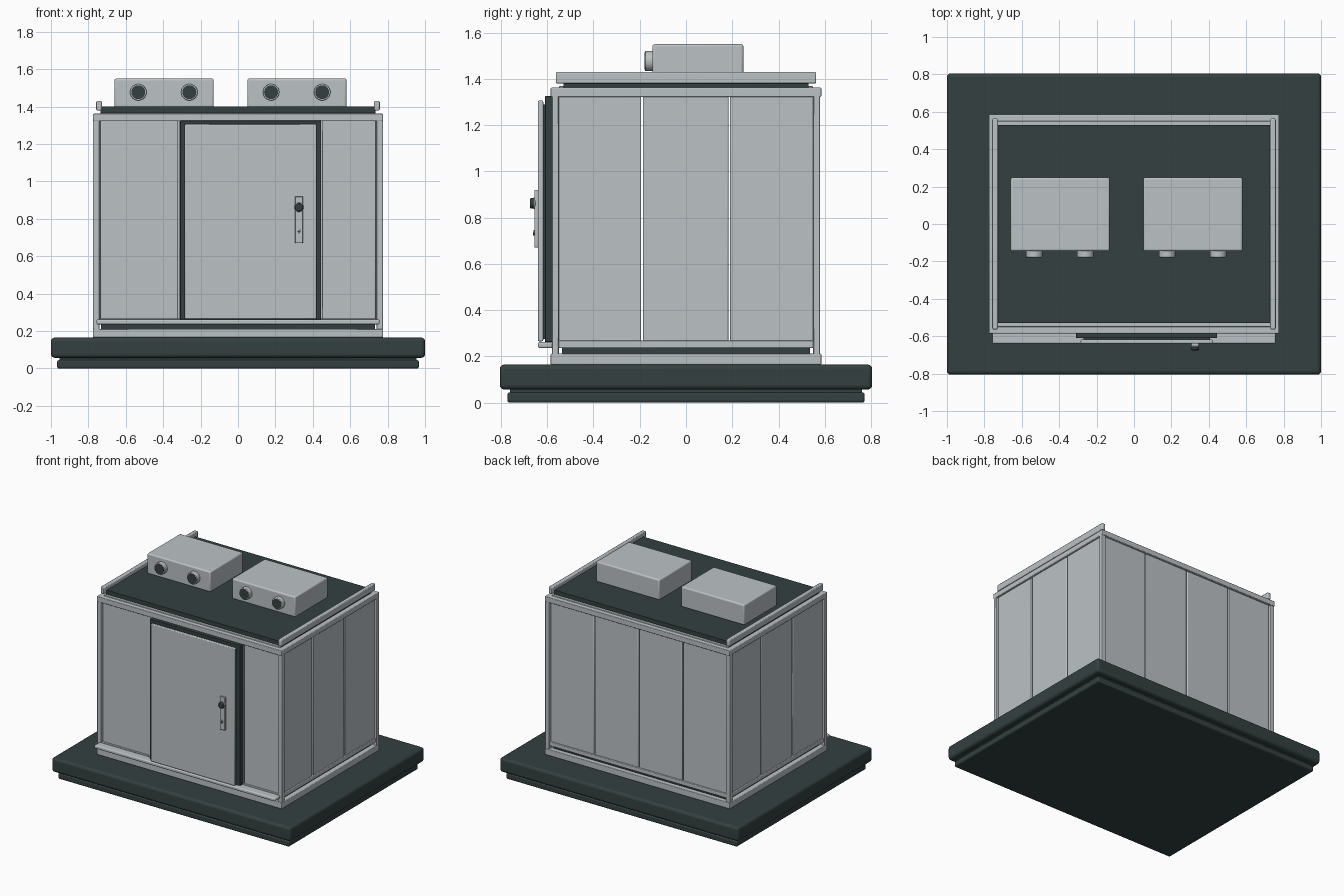
import bpy, math
from mathutils import Vector

cube = bpy.data.objects.get("Cube")
if cube:
    bpy.data.objects.remove(cube, do_unlink=True)


def material(name, r, g, b):
    m = bpy.data.materials.new(name)
    m.use_nodes = True
    m.diffuse_color = (r, g, b, 1)
    bsdf = next(n for n in m.node_tree.nodes if n.type == 'BSDF_PRINCIPLED')
    bsdf.inputs["Base Color"].default_value = (r, g, b, 1)
    return m


GREY = material("light grey metal", 0.50, 0.54, 0.56)
DARK = material("dark slate", 0.034, 0.051, 0.051)


def finish(ob, name, mat, bevel, segments):
    ob.name = name
    ob.data.materials.append(mat)
    if bevel:
        mod = ob.modifiers.new("Bevel", 'BEVEL')
        mod.width, mod.segments = bevel, segments
        mod.limit_method = 'ANGLE'
    bpy.ops.object.shade_smooth_by_angle(angle=math.radians(35))
    return ob


def box(name, x, y, z, mat=GREY, bevel=0.004, segments=2):
    """Box given by its (min, max) range along each axis."""
    lo, hi = Vector((x[0], y[0], z[0])), Vector((x[1], y[1], z[1]))
    bpy.ops.mesh.primitive_cube_add(size=1, location=(lo + hi) / 2)
    ob = bpy.context.object
    ob.scale = hi - lo
    bpy.ops.object.transform_apply(location=False, rotation=False, scale=True)
    return finish(ob, name, mat, bevel, segments)


def disc(name, x, z, y, radius, mat=GREY, bevel=0.004):
    """Cylinder along y."""
    bpy.ops.mesh.primitive_cylinder_add(
        vertices=32, radius=radius, depth=y[1] - y[0],
        location=(x, sum(y) / 2, z), rotation=(math.pi / 2, 0, 0))
    return finish(bpy.context.object, name, mat, bevel, 2)


def sym(v):
    return (-v, v)


# Stepped foundation
box("foundation_foot", sym(0.967), sym(0.772), (0, 0.045), DARK, 0.01, 3)
box("foundation_joint", sym(0.955), sym(0.76), (0.04, 0.065), DARK, 0)
box("foundation_slab", sym(1.0), sym(0.805), (0.057, 0.165), DARK, 0.02, 4)

# Cabin floor and roof
W, D = 0.775, 0.585
box("floor", sym(0.733), sym(0.535), (0.16, 0.245), DARK, 0)
box("roof", sym(0.735), sym(0.53), (1.325, 1.40), DARK, 0)

# Frame: corner posts and perimeter rails
for sx, nx in ((-1, "right"), (1, "left")):
    for sy, ny in ((-1, "front"), (1, "back")):
        px = sorted((sx * W, sx * 0.74))
        py = sorted((sy * 0.58, sy * 0.55))
        box(f"corner_post_{ny}_{nx}", px, py, (0.17, 1.355))
for level, z in (("bottom", (0.165, 0.212)), ("sill", (0.236, 0.268)),
                 ("top", (1.322, 1.362))):
    rim = 0.008 if level == "sill" else 0
    for s, nx, ny in ((-1, "right", "front"), (1, "left", "back")):
        xs = sorted((s * (W - rim), s * 0.735))
        ys = sorted((s * (D - rim), s * 0.545))
        box(f"{level}_rail_{nx}", xs, sym(D - rim), z)
        box(f"{level}_rail_{ny}", sym(W - rim), ys, z)
for s, name in ((-1, "front"), (1, "back")):
    box(f"roof_edge_{name}", sym(0.735), sorted((s * 0.55, s * 0.525)), (1.33, 1.368))

# Wall panels with open seams
PZ, GAP = (0.24, 1.34), 0.004


def wall(name, edges, offset, along_x):
    across = sorted((offset, offset * 0.965))
    for i, (a, b) in enumerate(zip(edges, edges[1:])):
        span = (a + GAP, b - GAP)
        x, y = (span, across) if along_x else (across, span)
        box(f"{name}_panel_{i + 1}", x, y, PZ, bevel=0.005)


wall("back", [-0.74, -0.37, 0, 0.37, 0.74], 0.568, True)
wall("front", [-0.74, -0.316, 0.446, 0.74], -0.568, True)
for s, name in ((-1, "right"), (1, "left")):
    wall(name, [-0.555, -0.19, 0.187, 0.555], s * 0.76, False)

# Sliding door on its bottom track
box("door_seal", (-0.31, 0.445), (-0.61, -0.565), (0.262, 1.325), DARK, 0.003)
box("door_core", (-0.27, 0.405), (-0.62, -0.605), (0.275, 1.29), DARK, 0)
box("door_leaf", (-0.285, 0.42), (-0.64, -0.617), (0.265, 1.306), GREY, 0.006)
box("door_track", sym(0.757), (-0.64, -0.575), (0.236, 0.262), GREY, 0.008, 3)

# Door handle
box("handle_plate", (0.304, 0.348), (-0.655, -0.638), (0.67, 0.92))
disc("handle_collar", 0.326, 0.862, (-0.66, -0.65), 0.025)
disc("handle_knob", 0.326, 0.862, (-0.675, -0.652), 0.022, DARK, 0.005)
disc("keyhole_surround", 0.326, 0.738, (-0.66, -0.65), 0.009, GREY, 0.002)
box("keyhole", (0.323, 0.329), (-0.662, -0.65), (0.722, 0.74), DARK, 0)

# Roof side rails
for s, name in ((-1, "right"), (1, "left")):
    box(f"roof_rail_{name}", sorted((s * 0.758, s * 0.728)), sym(0.563), (1.38, 1.43), bevel=0.006)

# Rooftop ventilation units with twin outlets
for x0, name in ((-0.66, "right"), (0.05, "left")):
    box(f"vent_unit_{name}", (x0, x0 + 0.53), (-0.145, 0.248), (1.395, 1.55), GREY, 0.01, 3)
    for i, dx in enumerate((0.127, 0.4)):
        x, z = x0 + dx, 1.477
        disc(f"vent_outlet_{name}_{i + 1}", x, z, (-0.178, -0.14), 0.044)
        disc(f"vent_opening_{name}_{i + 1}", x, z, (-0.180, -0.172), 0.037, DARK, 0)
